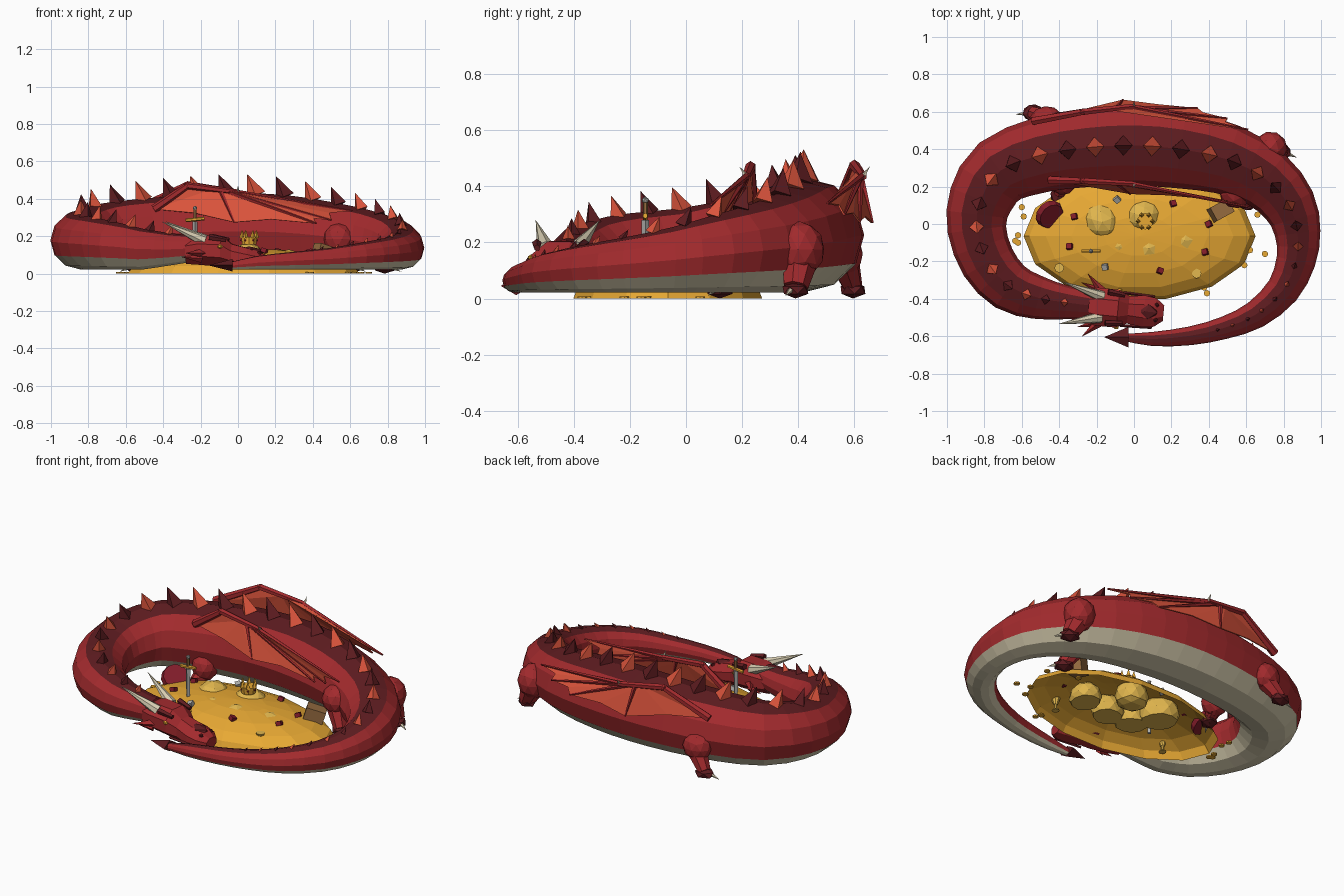
import bpy, bmesh, math
from mathutils import Vector, Matrix

if "Cube" in bpy.data.objects:
    bpy.data.objects.remove(bpy.data.objects["Cube"])


def mat(name, rgb):
    m = bpy.data.materials.new(name)
    m.diffuse_color = [((c / 255 + 0.055) / 1.055) ** 2.4 for c in rgb] + [1]
    m.use_nodes = True
    m.node_tree.nodes["Principled BSDF"].inputs["Base Color"].default_value = m.diffuse_color
    return m


RED = mat("scale red", (162, 42, 45))
DARK = mat("dark red", (94, 28, 32))
ORANGE = mat("wing orange", (220, 84, 60))
BELLY = mat("belly cream", (212, 202, 172))
HORN = mat("horn cream", (216, 206, 178))
GOLD = mat("gold", (232, 169, 52))
PALE = mat("pale gold", (226, 183, 78))
RUBY = mat("ruby", (130, 28, 42))
SILVER = mat("silver", (175, 175, 172))
BROWN = mat("chest brown", (150, 108, 64))


def finish(name, bm, *mats):
    bmesh.ops.recalc_face_normals(bm, faces=bm.faces)
    me = bpy.data.meshes.new(name)
    bm.to_mesh(me)
    bm.free()
    for m in mats:
        me.materials.append(m)
    ob = bpy.data.objects.new(name, me)
    bpy.context.collection.objects.link(ob)
    return ob


def rod(name, a, b, r1, r2, m, sides=6, flat=1.0):
    """Tapered rod or spike from a to b, optionally flattened in z."""
    a, b = Vector(a), Vector(b)
    bm = bmesh.new()
    bmesh.ops.create_cone(bm, cap_ends=True, segments=sides, radius1=r1, radius2=r2, depth=(b - a).length)
    bm.transform(Matrix.Translation((a + b) / 2) @ Matrix.Diagonal((1, 1, flat, 1))
                 @ (b - a).to_track_quat('Z', 'Y').to_matrix().to_4x4())
    return finish(name, bm, m)


def ball(name, c, size, m, sub=2, rot=0, floor=None):
    bm = bmesh.new()
    bmesh.ops.create_icosphere(bm, subdivisions=sub, radius=1)
    bm.transform(Matrix.Translation(c) @ Matrix.Rotation(rot, 4, 'Z') @ Matrix.Diagonal((*size, 1)))
    if floor is not None:
        for v in bm.verts:
            v.co.z = max(v.co.z, floor)
    return finish(name, bm, m)


def box(name, c, size, m, rot=(0, 0, 0)):
    bm = bmesh.new()
    bmesh.ops.create_cube(bm, size=1)
    R = Matrix.Rotation(rot[2], 4, 'Z') @ Matrix.Rotation(rot[1], 4, 'Y') @ Matrix.Rotation(rot[0], 4, 'X')
    bm.transform(Matrix.Translation(c) @ R @ Matrix.Diagonal((*size, 1)))
    return finish(name, bm, m)


def loft(name, rings, mats, rule):
    """Skin closed rings; rule picks the material from the side index."""
    bm = bmesh.new()
    vs = [[bm.verts.new(p) for p in ring] for ring in rings]
    n = len(vs[0])
    for a, b in zip(vs, vs[1:]):
        for k in range(n):
            f = bm.faces.new((a[k], a[(k + 1) % n], b[(k + 1) % n], b[k]))
            f.material_index = rule(k)
    bm.faces.new(vs[0])
    bm.faces.new(vs[-1])
    return finish(name, bm, *mats)


# Body path from neck to tail: x, y, radius
PATH = [(-.24, -.435, .075), (-.36, -.42, .09), (-.51, -.395, .115), (-.665, -.335, .135), (-.78, -.205, .148),
        (-.84, -.03, .157), (-.82, .13, .172), (-.715, .285, .187), (-.5, .368, .2), (-.25, .408, .21),
        (0, .42, .215), (.25, .4, .21), (.5, .345, .19), (.705, .24, .167), (.83, .1, .145), (.875, -.05, .122),
        (.865, -.2, .105), (.795, -.355, .09), (.65, -.485, .075), (.48, -.556, .06), (.3, -.598, .05),
        (.1, -.615, .038), (-.06, -.605, .018)]


def sample(t):
    i = max(0, min(int(t), len(PATH) - 2))
    u = t - i
    p = [Vector(PATH[max(0, min(j, len(PATH) - 1))]) for j in (i - 1, i, i + 1, i + 2)]
    return 0.5 * (2 * p[1] + (p[2] - p[0]) * u + (2 * p[0] - 5 * p[1] + 4 * p[2] - p[3]) * u * u
                  + (3 * p[1] - p[0] - 3 * p[2] + p[3]) * u ** 3)


def frame(t):
    s = sample(t)
    d = sample(min(t + .05, len(PATH) - 1)) - sample(max(t - .05, 0))
    d = Vector((d.x, d.y, 0)).normalized()
    return Vector((s.x, s.y, .022 + .045 * max(0, 1 - t / 2) + .95 * s.z)), d, s.z


rings = []
for i in range(2 * len(PATH) - 1):
    c, d, r = frame(i / 2)
    side = Vector((-d.y, d.x, 0))
    rings.append([c + side * r * math.cos(a) + Vector((0, 0, .95 * r * math.sin(a)))
                  for a in (k * math.pi / 6 for k in range(12))])
loft("body", rings, (RED, DARK, BELLY), lambda k: 1 if k in (2, 3) else 2 if 7 <= k <= 10 else 0)

# Back spikes, alternating colours
t, count = 1.08, 0
while t < 19.5:
    c, d, r = frame(t)
    base = c + Vector((0, 0, .9 * r))
    w = .25 * r if t < 16 else .16 * r
    rod("back_spike", base, base - d * .22 * r + Vector((0, 0, 2.1 * w)), w, 0,
        DARK if count % 2 else ORANGE, 4)
    t += (.055 + .46 * r) / ((sample(t + .1) - sample(t)).length * 10)
    count += 1

# Tail point
rod("tail_point", (-.03, -.605, .045), (-.16, -.605, .045), .055, 0, DARK, 4, .6)

# Head: stations along the snout with half width, low and high z
HEAD = [(-.01, .08, .05, .19), (.06, .11, .045, .208), (.18, .11, .035, .205), (.235, .08, .03, .16),
        (.32, .092, .02, .138), (.38, .083, .02, .12), (.425, .045, .03, .095)]
turn = Matrix.Translation((-.265, -.435, 0)) @ Matrix.Rotation(-.1, 4, 'Z')
rings = [[turn @ Vector((s, w * math.cos(a), (lo + hi) / 2 + (hi - lo) / 2 * math.sin(a) * 1.05))
          for a in ((k + .5) * math.pi / 4 for k in range(8))] for s, w, lo, hi in HEAD]
loft("head", rings, (RED,), lambda k: 0)
ball("snout_ridge", turn @ Vector((.325, 0, .118)), (.075, .045, .028), DARK, 1, -.1)
for s in (-1, 1):
    def at(x, y, z):
        return turn @ Vector((x, y * s, z))
    rod("horn", at(.09, .055, .175), at(-.135, .115, .28), .032, 0, HORN, 7)
    rod("cheek_spike", at(.09, .08, .11), at(0, .17, .11), .026, 0, RED, 4)
    rod("jaw_spike", at(.08, .085, .08), at(-.03, .12, .09), .022, 0, RED, 4)
    rod("brow", at(.12, .085, .195), at(.21, .075, .18), .018, .012, DARK, 5)
    ball("eye", at(.18, .1, .145), (.016, .012, .012), GOLD, 1)
    ball("nostril", at(.385, .04, .11), (.014, .012, .012), DARK, 1)
    rod("mouth_line", at(.2, .088, .06), at(.37, .082, .055), .008, .008, DARK, 4)


# Wings folded along both flanks
def wing(name, shoulder, elbow, wrist, tips):
    pts = [Vector(p) for p in (shoulder, elbow, wrist, *tips)]
    sh, el, wr = pts[:3]
    rod(name + "_upper_arm", sh, el, .024, .018, RED)
    rod(name + "_forearm", el, wr, .019, .015, RED)
    ball(name + "_elbow", el, (.024, .02, .02), RED, 1)
    rod(name + "_claw", wr, wr + Vector((0, (wr.y - .42) * .12, .035)), .01, 0, HORN, 5)
    edge = [wr]
    for i, tip in enumerate(pts[3:]):
        rod(name + "_finger", el.lerp(wr, .95 - .1 * i), tip, .013, .005, RED, 5)
        if i:
            edge.append((pts[2 + i] + tip) / 2 * .88 + wr * .12)
        edge.append(tip)
    edge += [sh.lerp(pts[-1], .5) + Vector((0, 0, .015)), sh]
    bm = bmesh.new()
    hub = bm.verts.new(el.lerp(wr, .5))
    vs = [bm.verts.new(p) for p in edge] + [bm.verts.new(el)]
    for a, b in zip(vs, vs[1:]):
        bm.faces.new((hub, a, b))
    mod = finish(name + "_membrane", bm, ORANGE).modifiers.new("thickness", 'SOLIDIFY')
    mod.thickness = .006


wing("inner_wing", (-.45, .235, .345), (-.27, .23, .47), (0, .215, .435),
     [(.61, .09, .335), (.5, .12, .285), (.42, .13, .268), (-.02, .16, .275)])
wing("outer_wing", (-.54, .55, .34), (-.27, .6, .475), (0, .63, .435),
     [(.61, .505, .34), (.5, .565, .3), (.34, .62, .275), (-.06, .665, .27)])


# Legs: thigh, shin, paw and claw
def leg(name, hip, foot, toe, size, shin):
    hip, foot, toe = Vector(hip), Vector(foot), Vector(toe).normalized()
    ang = math.atan2(toe.y, toe.x)
    ball(name + "_thigh", hip, size, RED, 2, ang)
    rod(name + "_shin", hip - Vector((0, 0, .03)), foot + Vector((0, 0, .01)), shin, shin * .65, RED, 7)
    ball(name + "_paw", foot, (.062, .05, .03), DARK, 1, ang)
    p = foot + toe * .045
    rod(name + "_claw", p, p + toe * .05 + Vector((0, 0, -.02)), .011, 0, HORN, 5)


leg("outer_hind_leg", (.73, .405, .175), (.785, .39, .03), (1, -.4, 0), (.09, .09, .1), .07)
leg("outer_front_leg", (-.47, .565, .16), (-.54, .595, .03), (-1, -.1, 0), (.085, .065, .08), .055)
leg("inner_hind_leg", (.54, .165, .185), (.6, .12, .03), (1, -.5, 0), (.085, .08, .085), .06)
leg("inner_front_leg", (-.38, .23, .11), (-.4, .16, .03), (-.5, -1, 0), (.075, .075, .08), .05)


# Treasure mound: hollow faceted dome with heaps
def dome_z(x, y):
    return .135 * math.sqrt(max(0, 1 - ((x - .03) / .62) ** 2 - ((y + .065) / .34) ** 2))


bm = bmesh.new()
bmesh.ops.create_uvsphere(bm, u_segments=14, v_segments=10, radius=1)
bmesh.ops.delete(bm, geom=[v for v in bm.verts if v.co.z < -.01], context='VERTS')
bm.transform(Matrix.Translation((.03, -.065, 0)) @ Matrix.Diagonal((.62, .345, .135, 1))
             @ Matrix.Rotation(math.pi / 14, 4, 'Z'))
finish("treasure_mound", bm, GOLD)
for x, y, z, r in ((.05, .04, .075, .1), (-.17, .01, .055, .115), (.27, -.09, .04, .1),
                   (.08, -.13, .05, .1), (-.08, -.12, .045, .1)):
    ball("gold_heap", (x, y, z), (r, r * .9, r * .9), PALE, 2, x * 5, .012)

# Crown
rod("crown_band", (.06, .015, .155), (.06, .015, .195), .04, .044, GOLD, 10)
for k in range(6):
    a = k * math.pi / 3
    x, y = .06 + .038 * math.cos(a), .015 + .038 * math.sin(a)
    rod("crown_point", (x, y, .19), (x, y, .232), .015, .002, GOLD, 4)
    ball("crown_gem", (x + .005 * math.cos(a), y + .005 * math.sin(a), .178), (.006, .006, .006), RUBY, 1)

# Sword standing in the gold
rod("sword_blade", (-.23, -.145, .03), (-.23, -.145, .28), .012, .014, SILVER, 4)
rod("sword_guard", (-.28, -.145, .285), (-.18, -.145, .295), .01, .01, GOLD, 6)
rod("sword_grip", (-.23, -.145, .29), (-.23, -.145, .345), .009, .009, BROWN, 6)
ball("sword_pommel", (-.23, -.145, .35), (.013, .013, .013), SILVER, 1)

# Shield, chest and half-buried goblets
rod("shield", (-.455, .055, .085), (-.44, .04, .11), .08, .07, RUBY, 12)
box("chest", (.46, .07, .1), (.11, .08, .1), BROWN, (0, .3, .5))
for x, y, top in ((-.4, -.235, .09), (.335, -.265, .092)):
    rod("goblet_base", (x, y, .015), (x, y, .022), .022, .018, PALE, 8)
    rod("goblet_stem", (x, y, .02), (x, y, top - .03), .008, .008, PALE, 6)
    rod("goblet_cup", (x, y, top - .04), (x, y, top), .012, .026, PALE, 8)

# Gems on the mound and coins around it
for x, y, m in ((-.32, .04, RUBY), (.21, .11, RUBY), (.4, 0, RUBY), (.38, -.15, RUBY), (.14, -.25, RUBY),
                (-.345, -.12, RUBY), (-.09, .13, SILVER), (-.155, -.23, SILVER)):
    box("gem", (x, y, dome_z(x, y) + .01), (.03, .03, .024), m, (.3, .3, x * 9))
for x, y in ((-.62, -.06), (-.635, -.09), (-.6, .09), (-.62, -.1), (.39, -.37), (.375, -.34), (.59, -.22),
             (.7, -.16), (.62, -.14), (.66, .05), (-.59, .04), (.48, .1)):
    rod("coin", (x, y, 0), (x, y, .008), .017, .017, GOLD, 8)
